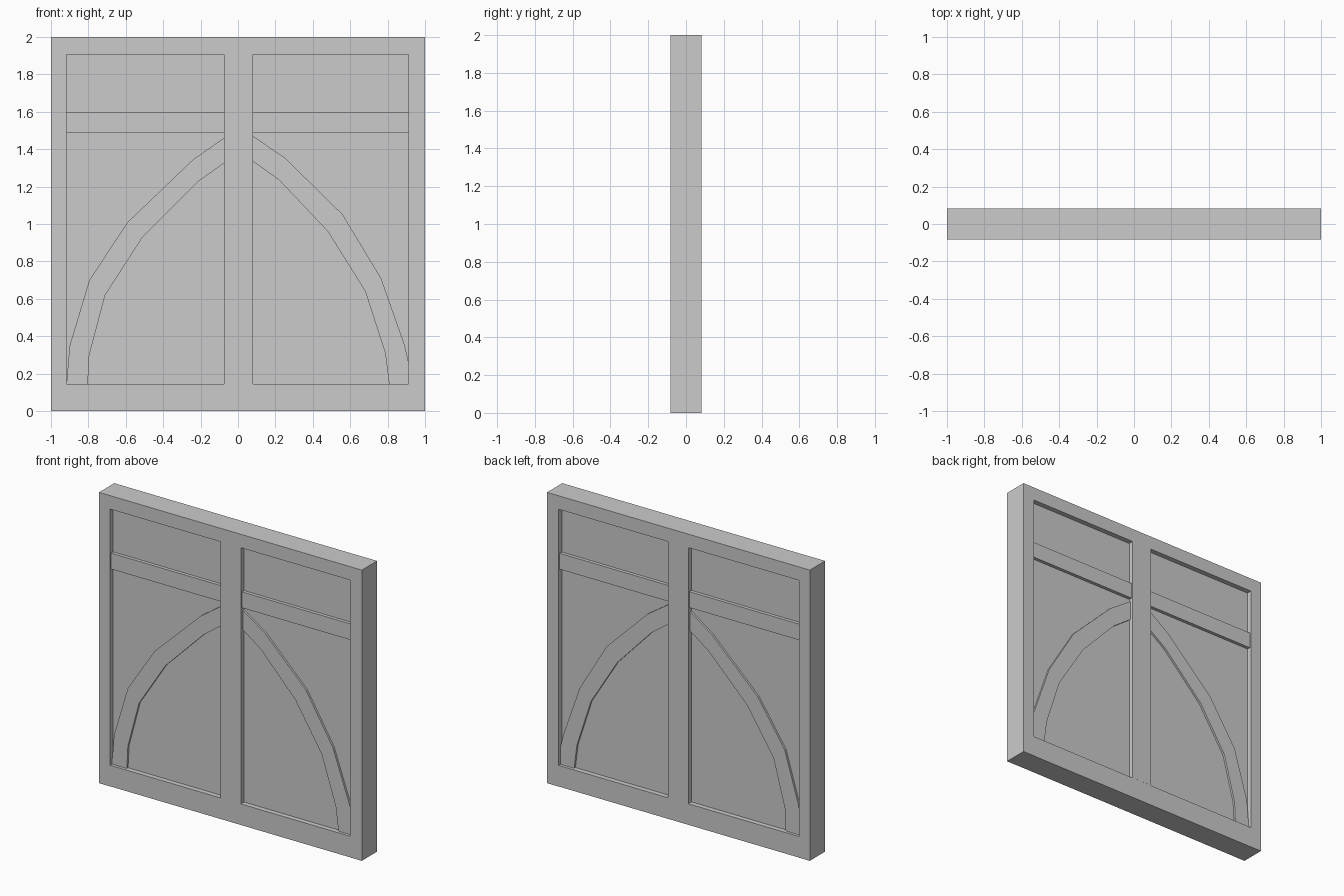
import bpy
import bmesh

cube = bpy.data.objects.get("Cube")
if cube:
    bpy.data.objects.remove(cube, do_unlink=True)

grey = bpy.data.materials.new("plain grey")
grey.use_nodes = True
colour = (0.6, 0.6, 0.6, 1)
grey.diffuse_color = colour
grey.node_tree.nodes["Principled BSDF"].inputs["Base Color"].default_value = colour


def slab(name, outline, half):
    """Extrude an x-z outline through the wall, from y = -half to y = half."""
    bm = bmesh.new()
    face = bm.faces.new([bm.verts.new((x, -half, z)) for x, z in outline])
    grown = bmesh.ops.extrude_face_region(bm, geom=[face])
    moved = [v for v in grown["geom"] if isinstance(v, bmesh.types.BMVert)]
    bmesh.ops.translate(bm, verts=moved, vec=(0, 2 * half, 0))
    bmesh.ops.recalc_face_normals(bm, faces=bm.faces)
    mesh = bpy.data.meshes.new(name)
    bm.to_mesh(mesh)
    bm.free()
    mesh.materials.append(grey)
    obj = bpy.data.objects.new(name, mesh)
    bpy.context.collection.objects.link(obj)
    return obj


def board(name, x0, x1, z0, z1, half):
    return slab(name, [(x0, z0), (x1, z0), (x1, z1), (x0, z1)], half)


# Inner edges of the frame and the half depth of each layer
LEFT, RIGHT, BOTTOM, TOP = 0.912, -0.917, 0.145, 1.907
MID_R, MID_L = -0.075, 0.08
FRAME, RAIL, BEAM, BRACE, PANEL = 0.083, 0.082, 0.071, 0.062, 0.048

# Outer frame
board("right_post", -1, RIGHT, 0, 2, FRAME)
board("left_post", LEFT, 1, 0, 2, FRAME)
board("bottom_rail", RIGHT, LEFT, 0, BOTTOM, RAIL)
board("top_rail", RIGHT, LEFT, TOP, 2, FRAME - 0.0005)
board("centre_post", MID_R, MID_L, BOTTOM, TOP, FRAME - 0.0005)

# Plaster panel and cross beams on either side of the centre post
for side, x0, x1 in (("right", RIGHT, MID_R), ("left", MID_L, LEFT)):
    board(side + "_panel", x0, x1, BOTTOM, TOP, PANEL)
    board(side + "_cross_beam", x0, x1, 1.49, 1.6, BEAM)

# Curved braces: outer edge upwards, then inner edge downwards
slab("right_brace", [
    (RIGHT, BOTTOM), (-0.9, 0.35), (-0.795, 0.7), (-0.59, 1.01),
    (-0.24, 1.345), (MID_R, 1.46), (MID_R, 1.325), (-0.215, 1.225),
    (-0.51, 0.93), (-0.71, 0.62), (-0.795, 0.3), (-0.803, BOTTOM)], BRACE)
slab("left_brace", [
    (LEFT, BOTTOM), (LEFT, 0.26), (0.892, 0.35), (0.765, 0.71),
    (0.56, 1.05), (0.25, 1.355), (MID_L, 1.47), (MID_L, 1.335),
    (0.22, 1.235), (0.48, 0.96), (0.68, 0.64), (0.787, 0.31),
    (0.808, BOTTOM)], BRACE)
